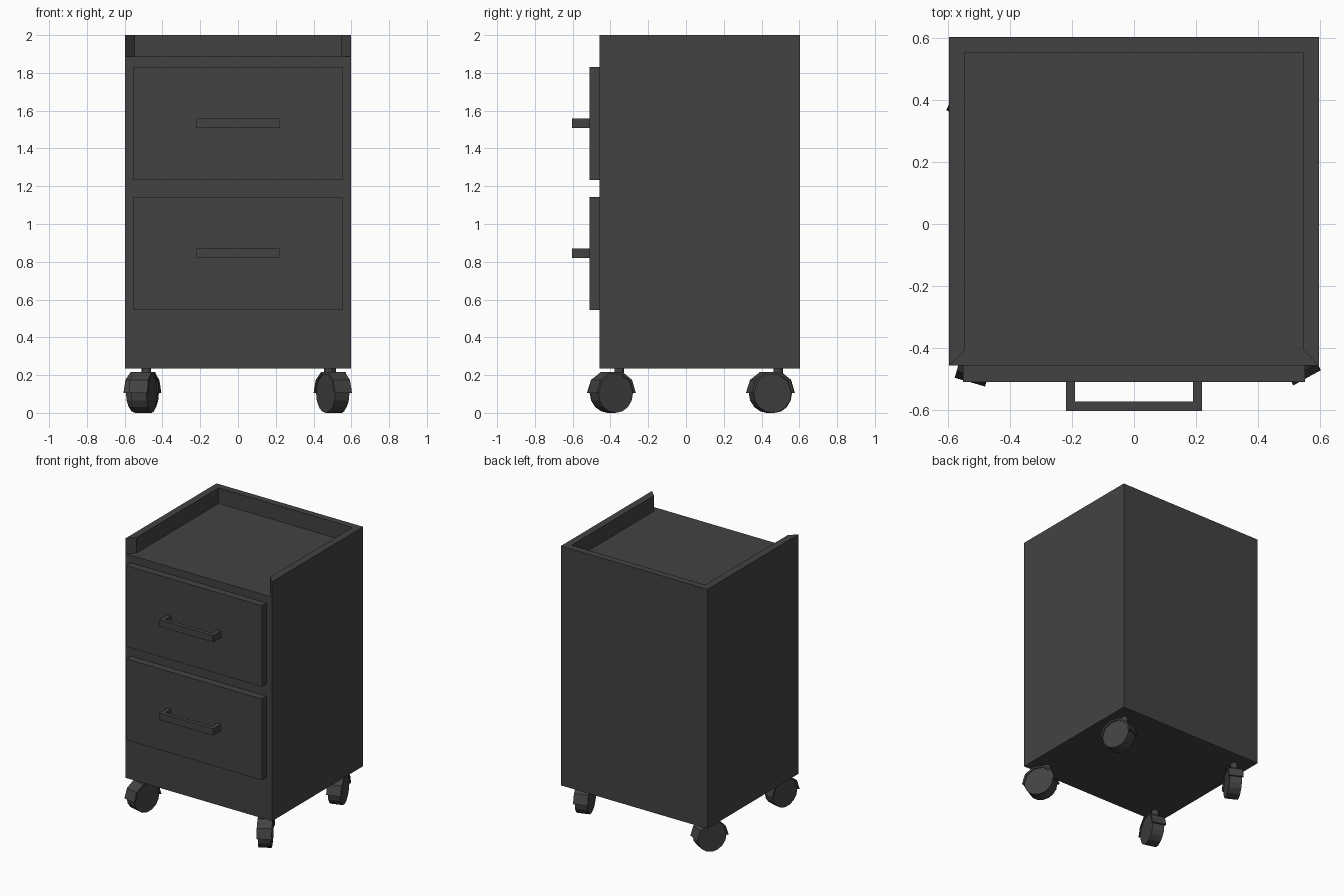
import bpy, bmesh, math
from mathutils import Matrix, Vector

if "Cube" in bpy.data.objects:
    bpy.data.objects.remove(bpy.data.objects["Cube"])

paint = bpy.data.materials.new("charcoal_grey")
paint.diffuse_color = (0.055, 0.055, 0.055, 1)
paint.use_nodes = True
paint.node_tree.nodes["Principled BSDF"].inputs["Base Color"].default_value = paint.diffuse_color


def finish(name, bm, matrix=None):
    """Turn a bmesh into a painted object."""
    if matrix:
        bm.transform(matrix)
    bmesh.ops.recalc_face_normals(bm, faces=bm.faces[:])
    mesh = bpy.data.meshes.new(name)
    bm.to_mesh(mesh)
    bm.free()
    mesh.materials.append(paint)
    ob = bpy.data.objects.new(name, mesh)
    bpy.context.collection.objects.link(ob)
    return ob


def prism(name, points, low, high, matrix=None):
    """Extrude a flat outline from z = low to z = high."""
    bm = bmesh.new()
    face = bm.faces.new([bm.verts.new((x, y, low)) for x, y in points])
    ext = bmesh.ops.extrude_face_region(bm, geom=[face])
    verts = [v for v in ext["geom"] if isinstance(v, bmesh.types.BMVert)]
    bmesh.ops.translate(bm, verts=verts, vec=(0, 0, high - low))
    return finish(name, bm, matrix)


def box(name, x0, x1, y0, y1, z0, z1):
    return prism(name, [(x0, y0), (x1, y0), (x1, y1), (x0, y1)], z0, z1)


def arc(radius, start, end, steps):
    return [(radius * math.cos(a), radius * math.sin(a))
            for a in (math.radians(start + (end - start) * i / steps)
                      for i in range(steps + 1))]


# Cabinet with a tray top, open at the front with mitred wall ends
cabinet = box("cabinet", -0.598, 0.598, -0.457, 0.604, 0.235, 2.0)
tray = [(-0.545, 0.554), (-0.545, -0.405), (-0.625, -0.485),
        (0.625, -0.485), (0.545, -0.405), (0.545, 0.554)]
cutter = prism("tray_cutter", tray, 1.886, 2.2)
cutter.hide_render = True
cut = cabinet.modifiers.new("tray", "BOOLEAN")
cut.operation = "DIFFERENCE"
cut.solver = "EXACT"
cut.object = cutter
bpy.context.view_layer.objects.active = cabinet
bpy.ops.object.modifier_apply(modifier=cut.name)
bpy.data.objects.remove(cutter)

# Drawer fronts, each with a U-shaped pull
handle = [(-0.22, -0.505), (-0.22, -0.604), (0.22, -0.604), (0.22, -0.505),
          (0.19, -0.505), (0.19, -0.574), (-0.19, -0.574), (-0.19, -0.505)]
for label, z in (("lower", 0.546), ("upper", 1.234)):
    box(label + "_drawer", -0.553, 0.553, -0.511, -0.45, z, z + 0.598)
    prism(label + "_handle", handle, z + 0.274, z + 0.324)

# Swivel casters: stem, wheel and arched fender, each turned its own way
casters = [("front_right", 0.48, -0.354, 29), ("front_left", -0.485, -0.354, -16),
           ("back_right", 0.495, 0.488, 18), ("back_left", -0.485, 0.488, -28)]
fender = arc(0.118, 0, 180, 5) + arc(0.104, 180, 0, 5)
for label, x, y, yaw in casters:
    base = Matrix.Translation((x, y, 0)) @ Matrix.Rotation(math.radians(yaw), 4, "Z")
    # local axle: outline x -> world y, outline y -> z, extrusion -> x
    axle = base @ Matrix.Translation((0, -0.045, 0.105)) @ Matrix(
        ((0, 0, 1, 0), (1, 0, 0, 0), (0, 1, 0, 0), (0, 0, 0, 1)))
    prism(label + "_stem", arc(0.025, 0, 360, 12)[:-1], 0.19, 0.24, base)
    prism(label + "_wheel", arc(0.105, 0, 360, 16)[:-1], -0.043, 0.043, axle)
    prism(label + "_fender", fender, -0.051, 0.051, axle)
